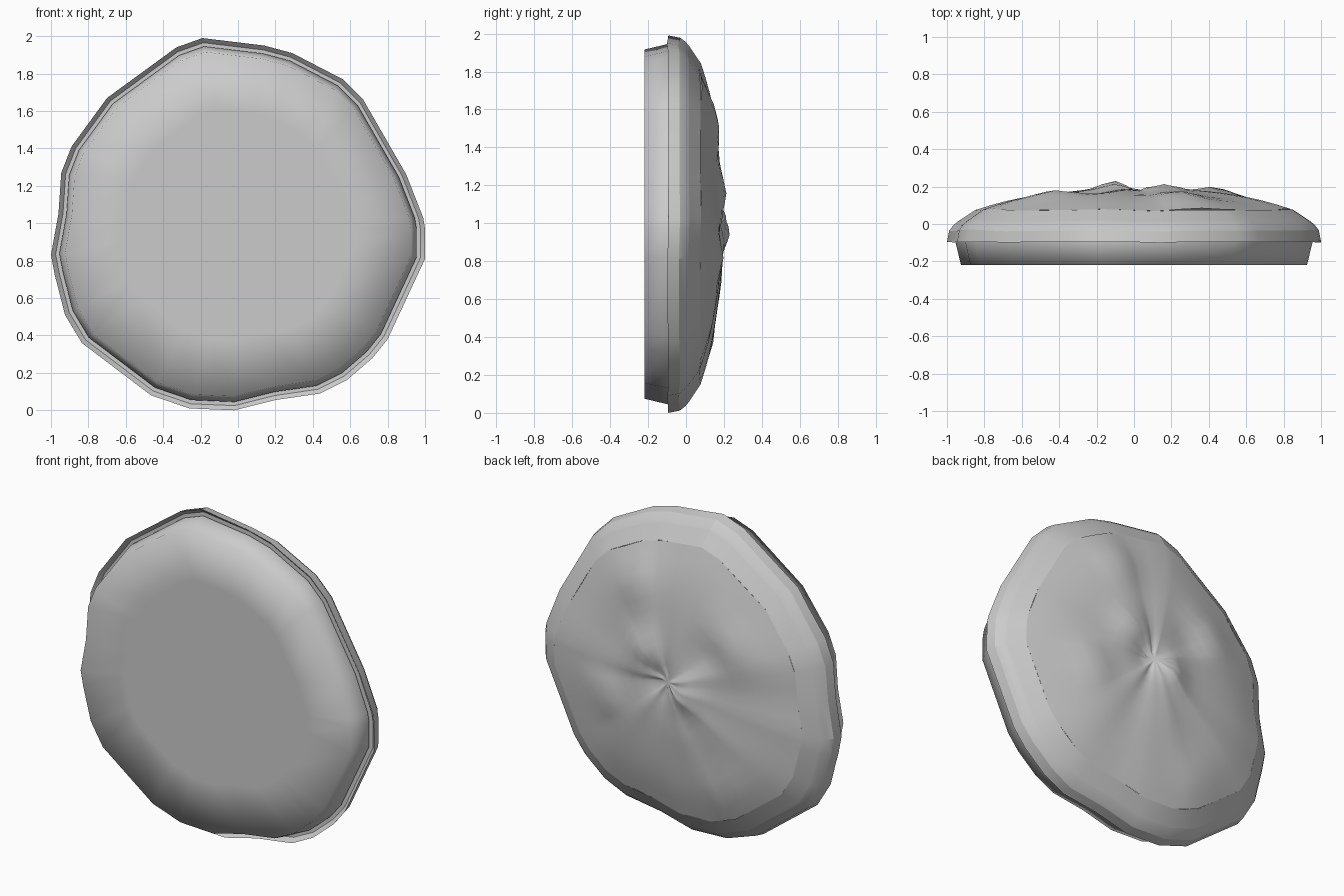
import bpy, bmesh, math

if "Cube" in bpy.data.objects:
    bpy.data.objects.remove(bpy.data.objects["Cube"])

# Irregular hand-hewn outline, (x, z) clockwise from the right
OUTLINE = [(1.0, .97), (1.0, .81), (.80, .38), (.72, .28), (.58, .16), (.44, .09),
           (.20, .055), (-.02, 0), (-.26, .01), (-.465, .08), (-.835, .36),
           (-.925, .51), (-.98, .725), (-1.0, .83), (-.96, 1.05), (-.945, 1.27),
           (-.89, 1.41), (-.70, 1.67), (-.33, 1.94), (-.19, 1.99), (.14, 1.95),
           (.29, 1.91), (.56, 1.77), (.67, 1.66), (.90, 1.26), (.99, 1.03)]

# Dents and lumps on the back: x, z, height, width
LUMPS = [(-.11, .96, .045, .07), (.18, 1.15, .035, .08), (.05, 1.0, -.03, .07),
         (-.42, 1.32, .035, .09), (.44, .81, .04, .09), (.25, 1.56, .035, .1),
         (-.40, .38, .03, .1), (-.1, .72, .01, .1), (-.27, 1.22, -.02, .08)]


def outline(split):
    pts = []
    for i, (x, z) in enumerate(OUTLINE):
        nx, nz = OUTLINE[(i + 1) % len(OUTLINE)]
        for k in range(split):
            t = k / split
            pts.append((x + (nx - x) * t, z + (nz - z) * t))
    return pts


def lumps(x, z):
    return sum(h * math.exp(-((x - a) ** 2 + (z - b) ** 2) / (2 * w * w))
               for a, b, h, w in LUMPS)


def wave(x, z):
    a = math.atan2(z - 1, x)
    return .009 * math.sin(7 * a + 1) + .006 * math.sin(12 * a)


def lofted(name, profile, split=1, offset=None, cap=False, angle=180):
    """Loft scaled copies of the outline along y; optionally close the last ring."""
    bm = bmesh.new()
    pts = outline(split)
    n = len(pts)
    rings = []
    for r, y in profile:
        ring = []
        for px, pz in pts:
            x, z = px * r, 1 + (pz - 1) * r
            ring.append(bm.verts.new((x, y + (offset(x, z) if offset else 0), z)))
        rings.append(ring)
    for a, b in zip(rings, rings[1:]):
        for i in range(n):
            j = (i + 1) % n
            bm.faces.new((a[i], a[j], b[j], b[i]))
    if cap:
        last = rings[-1]
        y = sum(v.co.y for v in last) / n
        c = bm.verts.new((0, y, 1))
        for i in range(n):
            bm.faces.new((last[i], last[(i + 1) % n], c))
    bm.normal_update()
    # outward side: caps face their own end, open rings face outward
    total = sum(f.normal.x * f.calc_center_median().x
                + f.normal.z * (f.calc_center_median().z - 1) for f in bm.faces)
    if total < 0:
        bmesh.ops.reverse_faces(bm, faces=bm.faces[:])
    mesh = bpy.data.meshes.new(name)
    bm.to_mesh(mesh)
    bm.free()
    ob = bpy.data.objects.new(name, mesh)
    bpy.context.collection.objects.link(ob)
    bpy.ops.object.select_all(action='DESELECT')
    ob.select_set(True)
    bpy.context.view_layer.objects.active = ob
    if angle >= 180:
        bpy.ops.object.shade_smooth()
    else:
        bpy.ops.object.shade_smooth_by_angle(angle=math.radians(angle))
    return ob


# Flat front plate, softly shaded over its edge
lofted("front_plate", [(.955, -.08), (.955, -.095), (.925, -.22), (.62, -.22)], cap=True)

# Uneven stepped rim, with its recessed front lip
lofted("rim_lip", [(.94, -.07), (.975, -.07), (1.0, -.095)], angle=20)
lofted("rim", [(1.0, -.095), (.988, -.035)], offset=lambda x, z: 0 if x * x + (z - 1) ** 2 < 0 else wave(x, z) * .4)
lofted("rim_step", [(.988, -.035), (.965, -.005), (.94, .015)],
       offset=lambda x, z: wave(x, z) * .4, angle=15)

# Bevel band between the rim and the domed back
lofted("bevel_band", [(.94, .015), (.85, .075)], offset=lambda x, z: wave(x, z) * .4, angle=15)

# Dented domed back
lofted("domed_back", [(.85, .075), (.77, .1), (.69, .122), (.61, .139), (.53, .152),
                      (.45, .162), (.38, .169), (.31, .175), (.24, .179), (.17, .182),
                      (.11, .184), (.05, .185)],
       split=2, cap=True, offset=lambda x, z: lumps(x, z) + wave(x, z) * .4)
